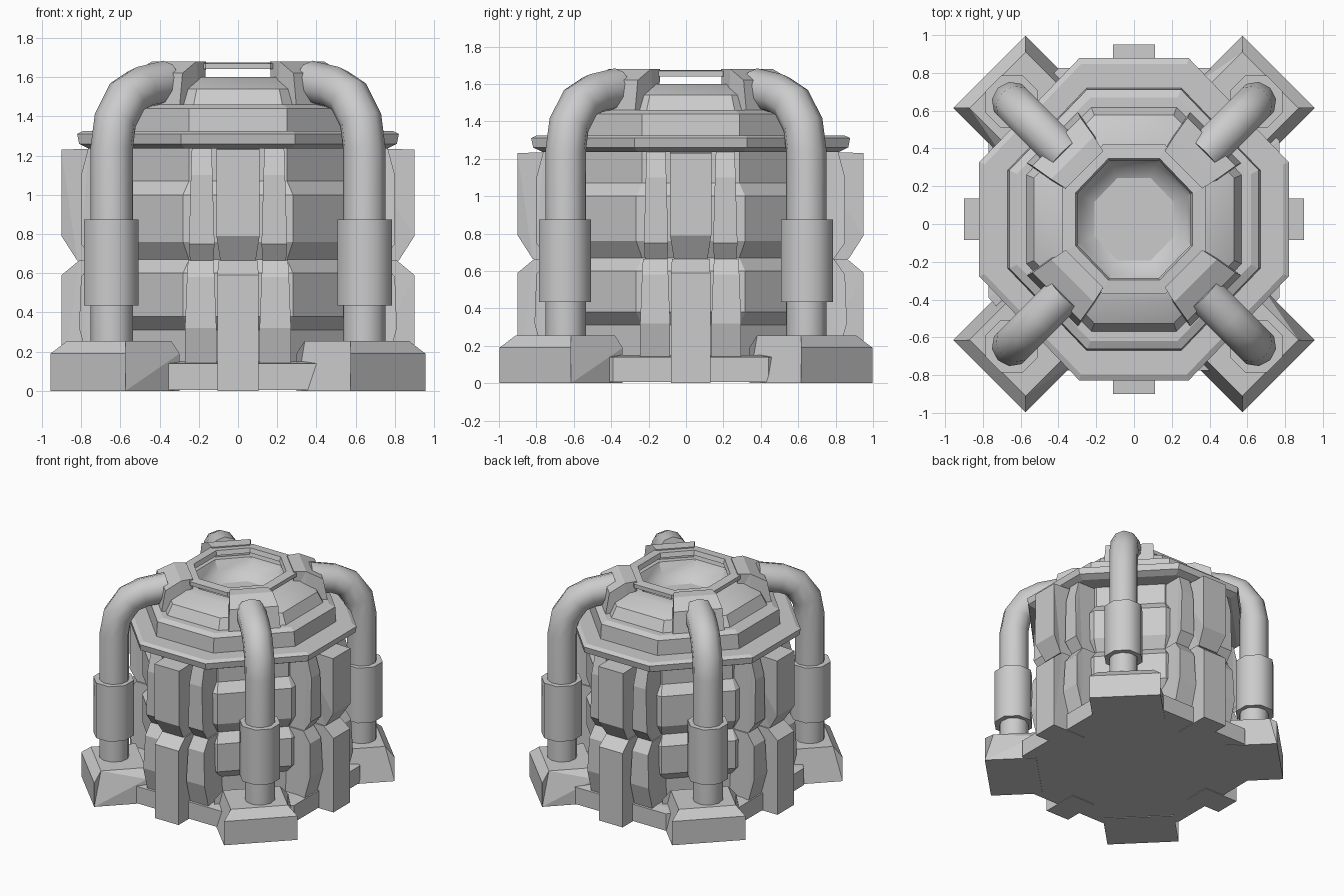
import bpy, bmesh, math
from mathutils import Matrix, Vector

if "Cube" in bpy.data.objects:
    bpy.data.objects.remove(bpy.data.objects["Cube"])

CY = 0.025   # the drum sits slightly behind the middle of the feet
SY = 1.04    # and is slightly deeper than wide


def finish(name, bm, matrix=None, smooth=None):
    bmesh.ops.recalc_face_normals(bm, faces=bm.faces)
    if matrix:
        bm.transform(matrix)
    me = bpy.data.meshes.new(name)
    bm.to_mesh(me)
    bm.free()
    ob = bpy.data.objects.new(name, me)
    bpy.context.collection.objects.link(ob)
    if smooth:
        bpy.ops.object.select_all(action='DESELECT')
        ob.select_set(True)
        bpy.context.view_layer.objects.active = ob
        bpy.ops.object.shade_smooth_by_angle(angle=math.radians(smooth))
    return ob


def stack(name, levels, closed=False, smooth=None):
    """Loft octagons (reach a, half edge c, height z)."""
    bm = bmesh.new()
    rings = []
    for a, c, z in levels:
        pts = [(a, -c), (a, c), (c, a), (-c, a), (-a, c), (-a, -c), (-c, -a), (c, -a)]
        rings.append([bm.verts.new((x, y * SY + CY, z)) for x, y in pts])
    pairs = list(zip(rings, rings[1:]))
    if closed:
        pairs.append((rings[-1], rings[0]))
    for lo, hi in pairs:
        for i in range(8):
            j = (i + 1) % 8
            bm.faces.new((lo[i], lo[j], hi[j], hi[i]))
    if not closed:
        bm.faces.new(rings[0])
        bm.faces.new(rings[-1])
    return finish(name, bm, smooth=smooth)


def slab(name, profile, angle, side=0.0, shift=(0, 0), grow=0.0):
    """Extrude a profile of (radius, z, half width) and turn it about z."""
    bm = bmesh.new()
    left = [bm.verts.new((r + grow, side - w, z)) for r, z, w in profile]
    right = [bm.verts.new((r + grow, side + w, z)) for r, z, w in profile]
    bm.faces.new(left)
    bm.faces.new(right)
    for i in range(len(profile)):
        j = (i + 1) % len(profile)
        bm.faces.new((left[i], left[j], right[j], right[i]))
    m = Matrix.Translation((*shift, 0)) @ Matrix.Rotation(angle, 4, 'Z')
    bmesh.ops.triangulate(bm, faces=[f for f in bm.faces if len(f.verts) > 4])
    return finish(name, bm, m)


# Drum: base, banded core, flange, upper tier, domed cap with bowl, floating rim
stack("base_ring", [(0.77, 0.40, 0.005), (0.77, 0.40, 0.14), (0.70, 0.35, 0.15)])
stack("banded_core", [(0.60, 0.25, 0.12), (0.60, 0.25, 0.31), (0.66, 0.28, 0.38),
                      (0.66, 0.28, 0.60), (0.61, 0.25, 0.67), (0.66, 0.28, 0.76),
                      (0.66, 0.28, 1.00), (0.61, 0.25, 1.07), (0.61, 0.25, 1.26)])
stack("top_flange", [(0.76, 0.27, 1.235), (0.81, 0.29, 1.26), (0.82, 0.29, 1.31), (0.79, 0.28, 1.325)])
stack("upper_tier", [(0.67, 0.25, 1.31), (0.66, 0.25, 1.44), (0.62, 0.23, 1.46)])
stack("cap_and_bowl", [(0.58, 0.23, 1.44), (0.53, 0.21, 1.54), (0.41, 0.17, 1.60),
                       (0.32, 0.135, 1.60), (0.28, 0.12, 1.52), (0.21, 0.088, 1.46),
                       (0.12, 0.05, 1.43), (0.03, 0.012, 1.42)], smooth=35)
stack("mouth_rim", [(0.30, 0.13, 1.64), (0.38, 0.165, 1.64), (0.38, 0.165, 1.67), (0.31, 0.135, 1.675)], closed=True)

# Cardinal pillars, each an upper and lower block with a pair of waisted columns
lower = [(0.60, 0, 0.105), (0.90, 0, 0.105), (0.90, 0.59, 0.105), (0.81, 0.665, 0.10), (0.60, 0.665, 0.10)]
upper = [(0.60, 0.665, 0.09), (0.82, 0.665, 0.09), (0.90, 0.79, 0.11), (0.90, 1.23, 0.11), (0.60, 1.24, 0.11)]
low_col = [(0.56, 0.14, 0.08), (0.76, 0.14, 0.08), (0.81, 0.32, 0.08), (0.80, 0.58, 0.07),
           (0.74, 0.665, 0.065), (0.56, 0.665, 0.065)]
top_col = [(0.56, 0.665, 0.06), (0.74, 0.665, 0.06), (0.80, 0.75, 0.065), (0.80, 1.10, 0.055),
           (0.76, 1.25, 0.05), (0.56, 1.25, 0.05)]
for k in range(4):
    ang = k * math.pi / 2
    g = 0.025 * (k % 2)
    slab("lower_pillar", lower, ang, shift=(0, CY), grow=g)
    slab("upper_pillar", upper, ang, shift=(0, CY), grow=g)
    for s in (-1, 1):
        slab("lower_column", low_col, ang, 0.19 * s, (0, CY), g)
        slab("upper_column", top_col, ang, 0.185 * s, (0, CY), g)

# Diagonal feet, pipes, sleeves and cap brackets
foot = [(0.72, 0, 0.27), (1.11, 0, 0.27), (1.11, 0.19, 0.27), (1.05, 0.255, 0.21), (0.72, 0.255, 0.21),
        (0.72, 0.19, 0.27)]
bracket = [(0.37, 1.50, 0.13), (0.37, 1.68, 0.14), (0.46, 1.68, 0.16), (0.58, 1.62, 0.18),
           (0.61, 1.46, 0.19), (0.45, 1.44, 0.17)]
path = [(0.91, 0.20), (0.91, 1.24), (0.885, 1.38), (0.80, 1.50), (0.70, 1.545), (0.52, 1.575)]
for k in range(4):
    ang = math.pi / 4 + k * math.pi / 2
    ux, uy = math.cos(ang), math.sin(ang)
    shift = (-0.02 * math.copysign(1, ux), 0.02 * math.copysign(1, uy))
    slab("foot_block", foot, ang, shift=shift)
    slab("cap_bracket", bracket, ang, shift=(0, CY))

    # pipe: round section swept along the bent path, mitred at each bend
    bm = bmesh.new()
    rings = []
    pts = [Vector((r, 0, z)) for r, z in path]
    for i, p in enumerate(pts):
        t = (pts[min(i + 1, len(pts) - 1)] - pts[max(i - 1, 0)]).normalized()
        if i == 1:
            t = Vector((0, 0, 1))
        n = Vector((t.z, 0, -t.x))
        rings.append([bm.verts.new(p + 0.11 * (n * math.cos(a) + Vector((0, 1, 0)) * math.sin(a)))
                      for a in [math.tau * q / 10 for q in range(10)]])
    for lo, hi in zip(rings, rings[1:]):
        for q in range(10):
            bm.faces.new((lo[q], lo[(q + 1) % 10], hi[(q + 1) % 10], hi[q]))
    bm.faces.new(rings[0])
    bm.faces.new(rings[-1])
    finish("bent_pipe", bm, Matrix.Rotation(ang, 4, 'Z'), smooth=50)

    # sleeve around the straight part of the pipe
    bm = bmesh.new()
    bmesh.ops.create_cone(bm, cap_ends=True, segments=8, radius1=0.15, radius2=0.15, depth=0.44,
                          matrix=Matrix.Rotation(ang, 4, 'Z') @ Matrix.Translation((0.915, 0, 0.655))
                          @ Matrix.Rotation(math.pi / 8, 4, 'Z'))
    finish("pipe_sleeve", bm, smooth=50)
